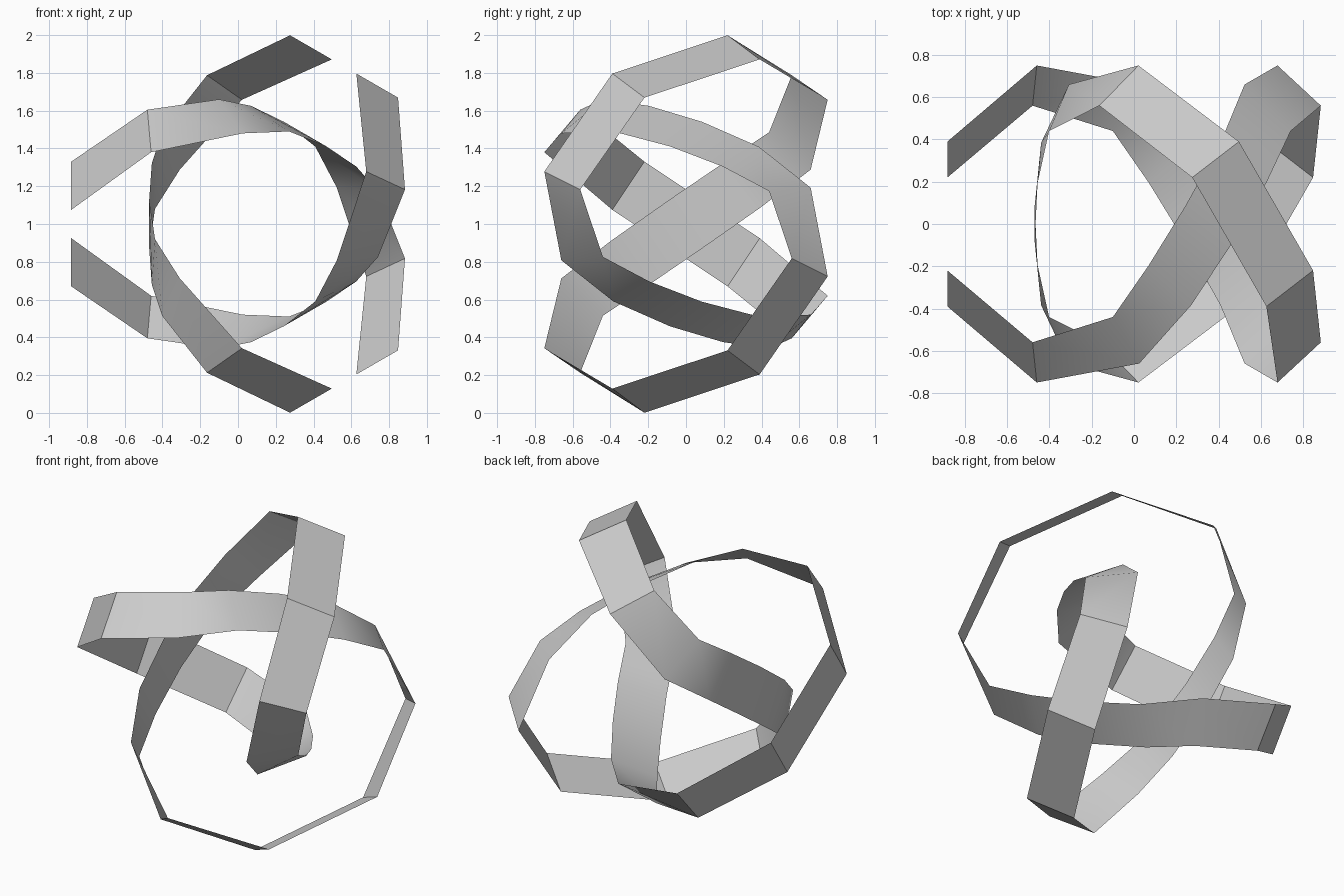
import bpy
import bmesh
from math import radians
from mathutils import Matrix, Vector

if "Cube" in bpy.data.objects:
    bpy.data.objects.remove(bpy.data.objects["Cube"])

# Knot centre (three-fold axis runs along y through it)
CENTRE = Vector((0.08, 0.0, 1.0))

# Ribbon edge pairs from a lobe tip to the inner crossing, relative to the centre
HALF = [
    ((-0.963, -0.22, 0.33), (-0.963, -0.39, 0.075)),
    ((-0.56, -0.56, 0.605), (-0.54, -0.75, 0.38)),
    ((-0.18, -0.44, 0.66), (-0.055, -0.66, 0.48)),
    ((-0.01, -0.195, 0.625), (0.19, -0.385, 0.49)),
    ((0.163, 0.085, 0.541), (0.388, -0.085, 0.411)),
]


def turn(p, degrees):
    """Turn clockwise as seen from the front."""
    return Matrix.Rotation(radians(degrees), 3, 'Y') @ Vector(p)


def flip(p):
    """Half turn about x."""
    return Vector((p[0], -p[1], -p[2]))


# One period: tip to crossing, then its half-turn image back out to the next tip
period = [(Vector(a), Vector(b)) for a, b in HALF]
period += [(turn(flip(b), 240), turn(flip(a), 240)) for a, b in reversed(HALF[:-1])]

# Three periods close the ribbon
bm = bmesh.new()
rows = []
for k in range(3):
    for a, b in period:
        rows.append([bm.verts.new(turn(p, 240 * k) + CENTRE) for p in (a, b)])
for i, (a, b) in enumerate(rows):
    c, d = rows[(i + 1) % len(rows)]
    bm.faces.new((a, b, d, c))
bmesh.ops.recalc_face_normals(bm, faces=bm.faces)

mesh = bpy.data.meshes.new("knot_ribbon")
bm.to_mesh(mesh)
bm.free()
ribbon = bpy.data.objects.new("knot_ribbon", mesh)
bpy.context.collection.objects.link(ribbon)

# Smooth along the ribbon, sharp at the lobe tips
bpy.context.view_layer.objects.active = ribbon
ribbon.select_set(True)
bpy.ops.object.shade_smooth_by_angle(angle=radians(40))
